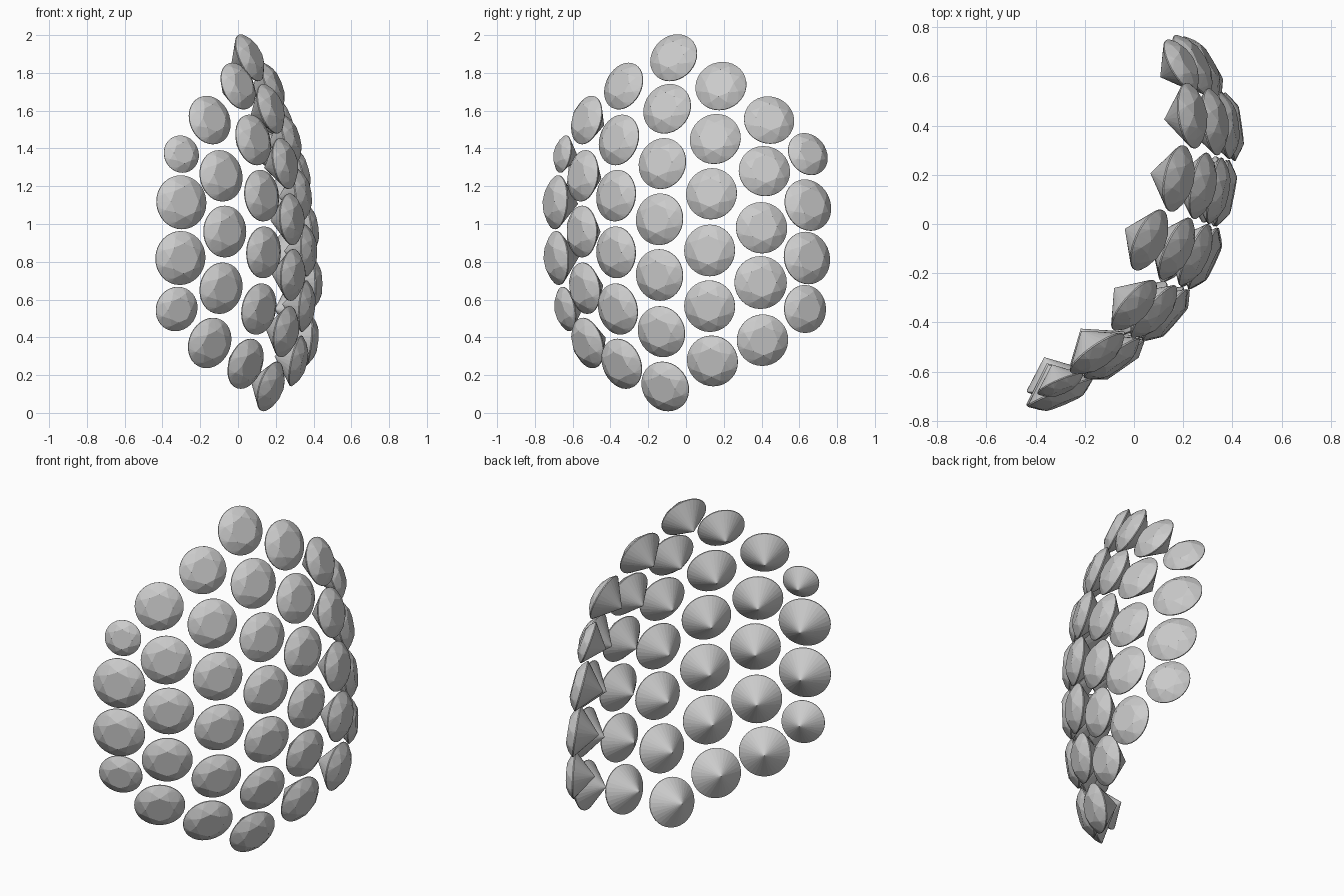
import bpy, bmesh, math
from mathutils import Vector, Matrix

if "Cube" in bpy.data.objects:
    bpy.data.objects.remove(bpy.data.objects["Cube"])

# Unit round-cut gem (girdle radius 1, crown along +z)
def ring(bm, n, r, z, off=0.0):
    return [bm.verts.new((r * math.cos(2 * math.pi * (i + off) / n),
                          r * math.sin(2 * math.pi * (i + off) / n), z)) for i in range(n)]

def gem_mesh():
    bm = bmesh.new()
    table = ring(bm, 8, 0.56, 0.33)
    mid = ring(bm, 8, 0.80, 0.20, 0.5)
    top = ring(bm, 32, 1.0, 0.02)
    low = ring(bm, 32, 1.0, -0.02)
    culet = bm.verts.new((0, 0, -0.87))
    bm.faces.new(table)
    for i in range(8):
        j = (i + 1) % 8
        g = [top[(4 * i + k) % 32] for k in range(5)]
        bm.faces.new((table[i], mid[i], table[j]))              # star facet
        bm.faces.new((table[i], mid[i - 1], g[0]))              # kite facet, two halves
        bm.faces.new((table[i], g[0], mid[i]))
        for a, b in zip(g, g[1:]):                              # upper girdle facets
            bm.faces.new((mid[i], a, b))
    for i in range(32):
        j = (i + 1) % 32
        bm.faces.new((top[i], low[i], low[j], top[j]))          # girdle band
        bm.faces.new((low[i], culet, low[j]))                   # pavilion
    bmesh.ops.recalc_face_normals(bm, faces=bm.faces[:])
    me = bpy.data.meshes.new("round_gem")
    bm.to_mesh(me)
    bm.free()
    return me

# Columns of the curved hexagonal array: azimuth of facing, height of level gem, then (x, y, z, r)
R = 0.137
columns = [
    (30, 0.50, [(.19, .645, 1.37, .118), (.235, .645, 1.10, .14), (.27, .64, .82, .14), (.29, .63, .55, .127)]),
    (8, 0.62, [(.23, .44, 1.55, .134), (.32, .415, 1.28, R), (.37, .40, .98, R), (.39, .395, .69, .14), (.37, .405, .385, R)]),
    (-11, 0.78, [(.175, .185, 1.73, R), (.27, .155, 1.45, R), (.33, .135, 1.16, R), (.36, .125, .86, R),
                 (.35, .125, .565, R), (.308, .14, .275, R)]),
    (-25, 0.87, [(.06, -.065, 1.88, .134), (.17, -.10, 1.61, R), (.245, -.125, 1.32, R), (.28, -.14, 1.025, R),
                 (.285, -.14, .73, R), (.25, -.13, .43, R), (.17, -.11, .14, R)]),
    (-41, 0.92, [(0, -.33, 1.73, .13), (.08, -.355, 1.445, R), (.125, -.37, 1.15, R), (.135, -.37, .85, R),
                 (.11, -.36, .55, R), (.04, -.34, .26, R)]),
    (-55, 0.95, [(-.15, -.525, 1.55, .132), (-.09, -.545, 1.255, R), (-.07, -.55, .96, R), (-.09, -.535, .66, R),
                 (-.15, -.52, .37, R)]),
    (-67, 0.95, [(-.30, -.65, 1.37, .10), (-.30, -.685, 1.115, .143), (-.305, -.68, .82, .143), (-.325, -.635, .55, .119)]),
]

mesh = gem_mesh()
for c, (az, z0, gems) in enumerate(columns):
    a = math.radians(az)
    for k, (x, y, z, r) in enumerate(gems):
        n = Vector((math.cos(a), math.sin(a), 0.42 * (z - z0))).normalized()
        ob = bpy.data.objects.new(f"gem_{c + 1}_{k + 1}", mesh)
        ob.matrix_world = (Matrix.Translation((x, y, z))
                           @ n.to_track_quat('Z', 'Y').to_matrix().to_4x4()
                           @ Matrix.Scale(r, 4))
        bpy.context.collection.objects.link(ob)
